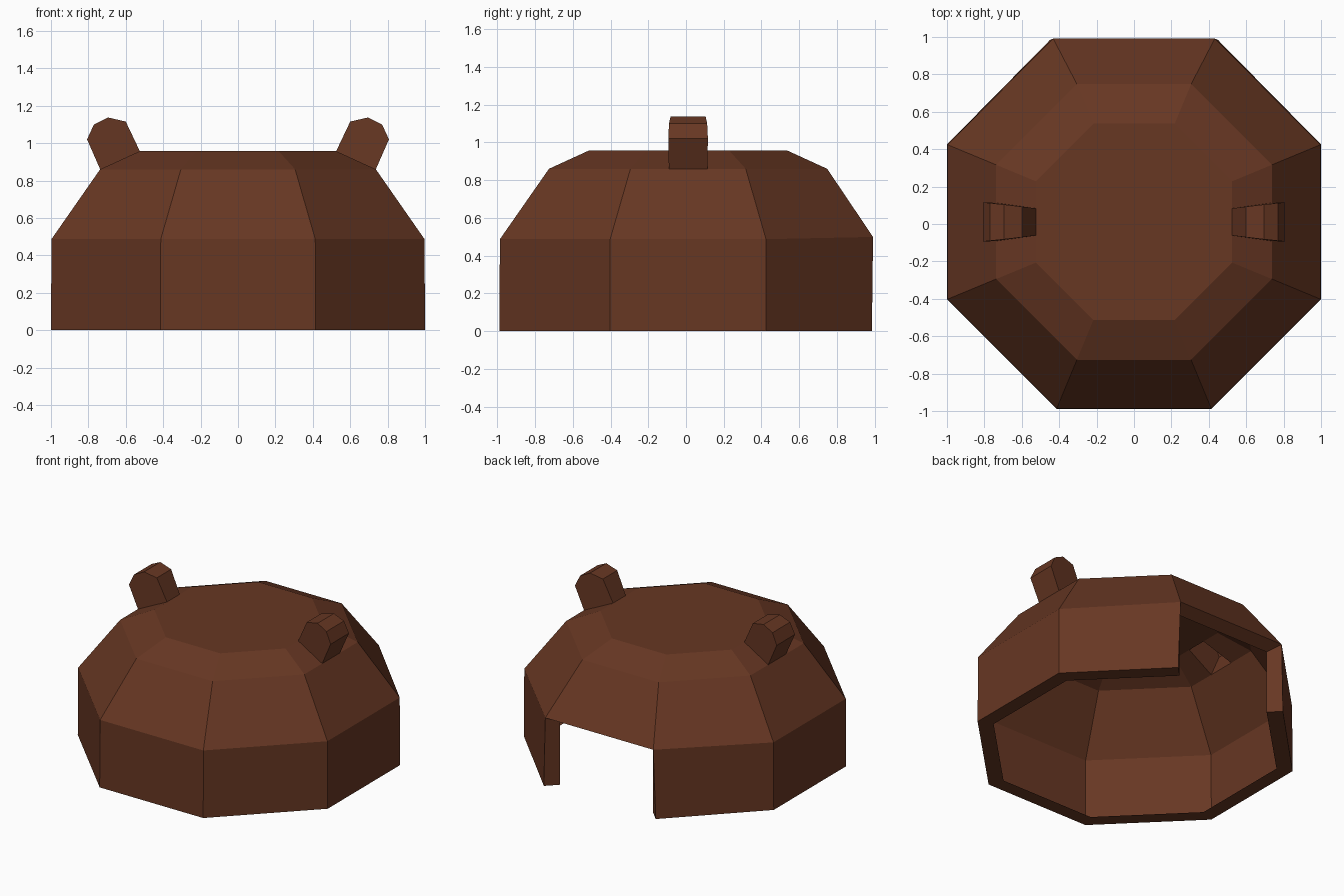
import bpy, bmesh, math

if "Cube" in bpy.data.objects:
    bpy.data.objects.remove(bpy.data.objects["Cube"])

Y0 = 0.011           # centre of the octagon along y
EAR_SIDES = (0, 4)   # right and left side of the octagon
BACK = 2             # side with the doorway

brown = bpy.data.materials.new("brown")
brown.diffuse_color = (0.135, 0.038, 0.0165, 1)
brown.use_nodes = True
brown.node_tree.nodes["Principled BSDF"].inputs["Base Color"].default_value = brown.diffuse_color


def finish(name, bm):
    mesh = bpy.data.meshes.new(name)
    bm.to_mesh(mesh)
    bm.free()
    mesh.materials.append(brown)
    ob = bpy.data.objects.new(name, mesh)
    bpy.context.collection.objects.link(ob)
    return ob


def octagon(bm, a, z):
    r = a / math.cos(math.pi / 8)
    angles = [math.radians(45 * i - 22.5) for i in range(8)]
    return [bm.verts.new((r * math.cos(t), r * math.sin(t) + Y0, z)) for t in angles]


# Octagonal dome: a thin sheet through rings of (apothem, height)
rings = [(1.0, 0.0), (0.997, 0.487), (0.737, 0.86), (0.525, 0.957)]
bm = bmesh.new()
corners = [octagon(bm, a, z) for a, z in rings]

# Doorway corners sit slightly further in than the rest of the octagon
for i, sx in ((2, 1), (3, -1)):
    corners[0][i].co = (sx * 0.448, Y0 + 0.974, 0)
    corners[1][i].co = (sx * 0.432, Y0 + 0.980, 0.499)

edges = {}
for lv, ring in enumerate(corners):
    for s in range(8):
        p, q = ring[s], ring[(s + 1) % 8]
        mid = []
        if lv >= 2 and s in EAR_SIDES:   # split into thirds for the ear opening
            mid = [bm.verts.new(p.co.lerp(q.co, k / 3)) for k in (1, 2)]
        edges[lv, s] = [p] + mid + [q]
for lv in range(3):
    for s in range(8):
        low, up = edges[lv, s], edges[lv + 1, s]
        if lv == 0 and s == BACK:
            continue                     # doorway
        if lv == 2 and s in EAR_SIDES:   # open into the hollow ear
            for k in (0, 2):
                bm.faces.new((low[k], low[k + 1], up[k + 1], up[k]))
        else:
            bm.faces.new(low + up[::-1])
bm.faces.new([v for s in range(8) for v in edges[3, s][:-1]])

# Inward rim around the bottom edge, the door jambs and the lintel
floor = octagon(bm, 0.898, 0.0)
head = octagon(bm, 0.898, 0.455)
for s in range(8):
    if s != BACK:
        n = (s + 1) % 8
        bm.faces.new((corners[0][n], corners[0][s], floor[s], floor[n]))
bm.faces.new((corners[0][2], corners[1][2], head[2], floor[2]))
bm.faces.new((corners[1][3], corners[0][3], floor[3], head[3]))
bm.faces.new((corners[1][2], corners[1][3], head[3], head[2]))
bmesh.ops.delete(bm, geom=[v for v in bm.verts if not v.link_faces], context='VERTS')
finish("dome_shell", bm)

# Hollow ears: tapered profile (x, z, half width), open at the base
profile = [(0.737, 0.86, 0.1018), (0.807, 1.02, 0.105), (0.77, 1.10, 0.101),
           (0.695, 1.137, 0.093), (0.60, 1.115, 0.082), (0.525, 0.957, 0.0725)]
for name, side in (("right_ear", 1), ("left_ear", -1)):
    bm = bmesh.new()
    rows = [[bm.verts.new((side * x, Y0 + d * w, z)) for d in (-1, 1)] for x, z, w in profile]
    for a, b in zip(rows, rows[1:]):
        bm.faces.new((a[0], a[1], b[1], b[0]))
    for k in (0, 1):
        bm.faces.new([r[k] for r in rows])
    bmesh.ops.recalc_face_normals(bm, faces=bm.faces)
    finish(name, bm)
